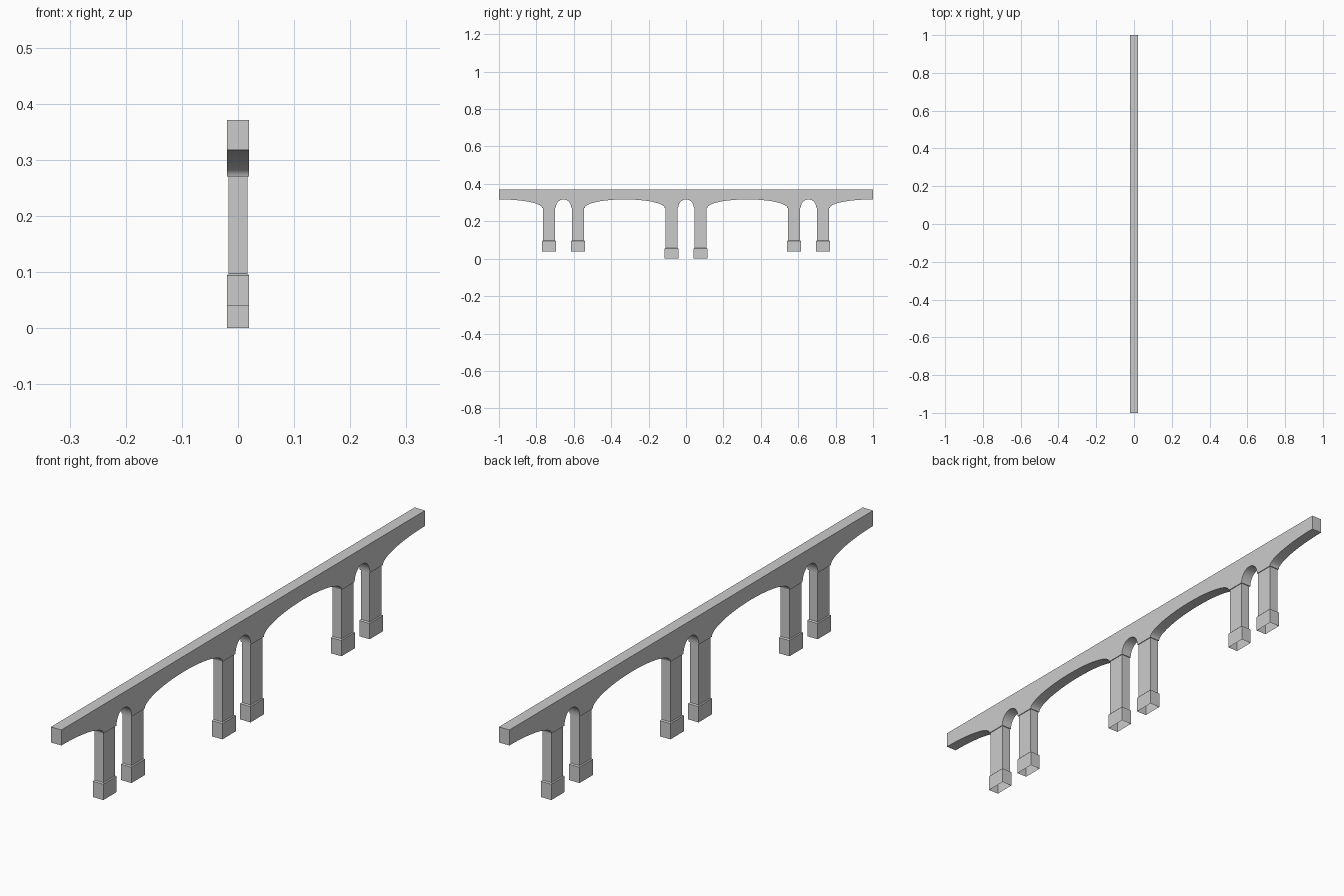
import bpy, bmesh, math

if "Cube" in bpy.data.objects:
    bpy.data.objects.remove(bpy.data.objects["Cube"])

TOP, CROWN, SPRING = 0.371, 0.317, 0.27
PAIRS = (-0.655, 0.0, 0.655)      # centres of the pier pairs
OFF, LEG = 0.0775, 0.0355         # pier offset in a pair, half width of the deck's legs
HALF = 0.02                       # half width of the bridge


def finish(name, bm):
    bmesh.ops.recalc_face_normals(bm, faces=bm.faces)
    mesh = bpy.data.meshes.new(name)
    bm.to_mesh(mesh)
    bm.free()
    obj = bpy.data.objects.new(name, mesh)
    bpy.context.collection.objects.link(obj)
    return obj


def arch(y0, y1, a0=180, a1=0, n=24):
    """Elliptical arch points from y0 to y1, between two angles in degrees."""
    c, r = (y0 + y1) / 2, (y1 - y0) / 2
    angles = [math.radians(a0 + (a1 - a0) * i / n) for i in range(n + 1)]
    return [(c + r * math.cos(a), SPRING + (CROWN - SPRING) * math.sin(a)) for a in angles]


# Deck with arched underside: a side profile extruded across the bridge
piers = [p + s * OFF for p in PAIRS for s in (-1, 1)]
first, last = piers[0] - LEG, piers[-1] + LEG
profile = arch(-2 - first, first, 90, 0, 14)
for a, b in zip(piers, piers[1:]):
    profile += arch(a + LEG, b - LEG)
profile += arch(last, 2 - last, 180, 90, 14)
profile += [(1, TOP), (-1, TOP)]

bm = bmesh.new()
side = bm.faces.new([bm.verts.new((-HALF, y, z)) for y, z in profile])
new = bmesh.ops.extrude_face_region(bm, geom=[side])["geom"]
bmesh.ops.translate(bm, vec=(2 * HALF, 0, 0),
                    verts=[v for v in new if isinstance(v, bmesh.types.BMVert)])
deck = finish("arched_deck", bm)
bpy.context.view_layer.objects.active = deck
deck.select_set(True)
bpy.ops.object.shade_smooth_by_angle(angle=math.radians(30))


# Piers: hollow square shaft on a wider plinth, open at the bottom
def pier(name, y, foot):
    bm = bmesh.new()
    rings = []
    for hx, hy, z in ((HALF, 0.037, foot), (HALF, 0.037, foot + 0.055),
                      (0.017, 0.0325, foot + 0.058), (0.017, 0.0325, SPRING)):
        rings.append([bm.verts.new((sx * hx, y + sy * hy, z))
                      for sx, sy in ((-1, -1), (1, -1), (1, 1), (-1, 1))])
    for low, high in zip(rings, rings[1:]):
        for i in range(4):
            j = (i + 1) % 4
            bm.faces.new((low[i], low[j], high[j], high[i]))
    finish(name, bm)


for i, y in enumerate(piers):
    pier(f"pier_{i + 1}", y, 0.0 if abs(y) < 0.3 else 0.039)
